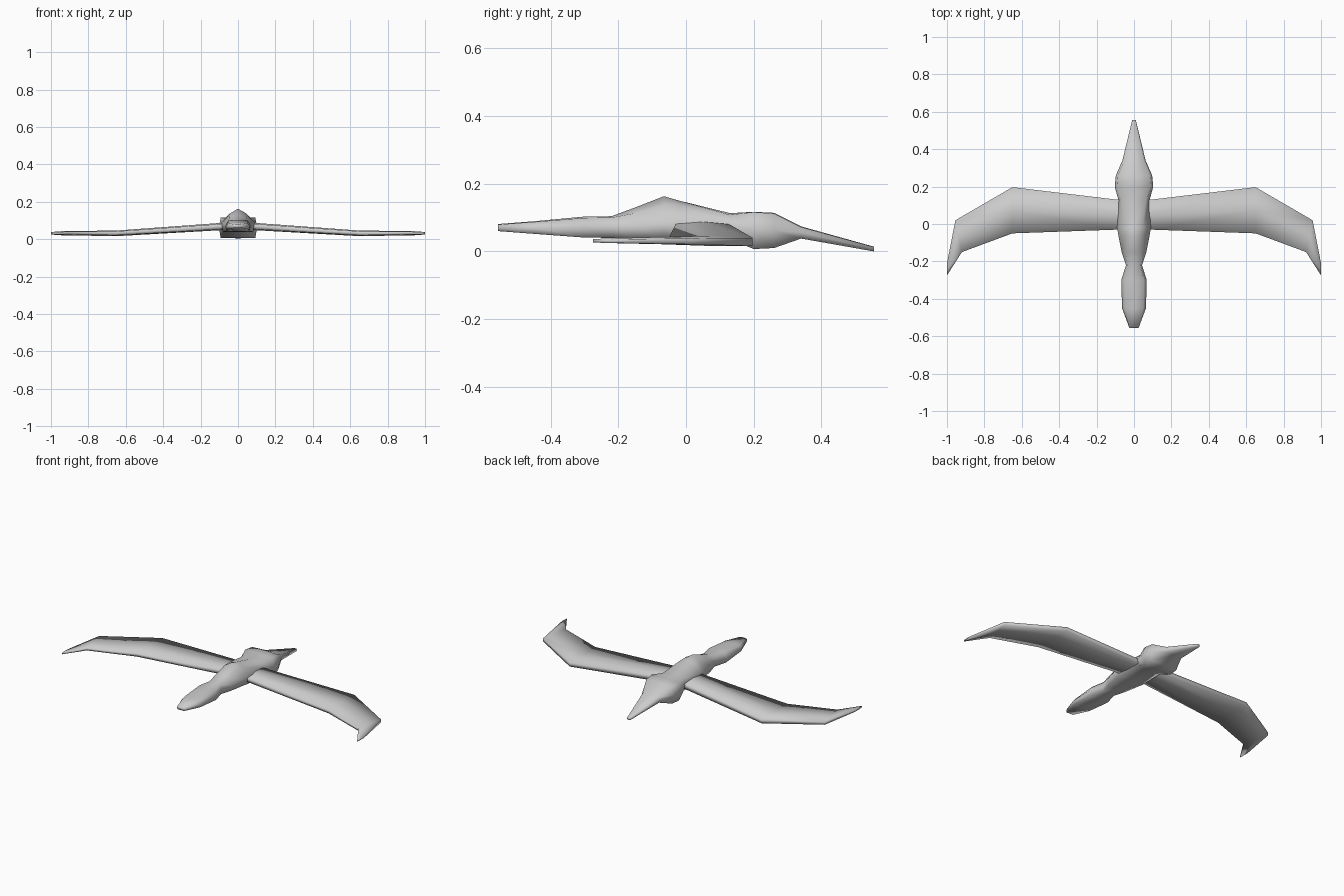
import bpy, bmesh, math


def loft(name, rings):
    """Skin a closed tube through matching rings of points and cap both ends."""
    bm = bmesh.new()
    loops = [[bm.verts.new(p) for p in ring] for ring in rings]
    n = len(rings[0])
    for a, b in zip(loops, loops[1:]):
        for i in range(n):
            j = (i + 1) % n
            bm.faces.new((a[i], a[j], b[j], b[i]))
    bm.faces.new(loops[0])
    bm.faces.new(loops[-1])
    bmesh.ops.recalc_face_normals(bm, faces=bm.faces)
    mesh = bpy.data.meshes.new(name)
    bm.to_mesh(mesh)
    bm.free()
    for p in mesh.polygons:
        p.use_smooth = True
    obj = bpy.data.objects.new(name, mesh)
    bpy.context.collection.objects.link(obj)
    return obj


def body_ring(y, hw, top_w, ridge, top, side, bottom):
    return [(0, y, ridge), (top_w, y, top), (hw, y, side), (hw * 0.9, y, bottom),
            (0, y, bottom), (-hw * 0.9, y, bottom), (-hw, y, side), (-top_w, y, top)]


# Body from head (-y) to tail (+y)
# y, half width, top half width, ridge z, shoulder z, side z, bottom z
body = [
    (-0.555, 0.025, 0.022, 0.081, 0.079, 0.070, 0.060),
    (-0.45, 0.064, 0.050, 0.089, 0.087, 0.070, 0.052),
    (-0.30, 0.068, 0.052, 0.103, 0.099, 0.072, 0.041),
    (-0.22, 0.043, 0.036, 0.104, 0.100, 0.072, 0.040),
    (-0.15, 0.066, 0.045, 0.130, 0.113, 0.075, 0.040),
    (-0.065, 0.083, 0.042, 0.163, 0.138, 0.085, 0.040),
    (-0.02, 0.090, 0.045, 0.150, 0.137, 0.088, 0.038),
    (0.13, 0.084, 0.065, 0.113, 0.108, 0.075, 0.036),
    (0.20, 0.103, 0.092, 0.117, 0.116, 0.065, 0.007),
    (0.26, 0.097, 0.086, 0.114, 0.112, 0.062, 0.010),
    (0.34, 0.062, 0.052, 0.074, 0.072, 0.056, 0.038),
    (0.555, 0.010, 0.009, 0.014, 0.013, 0.007, 0.0),
]
loft("body", [body_ring(*s) for s in body])

# Wings: front x, front y, rear x, rear y, bottom z, top z
wing = [
    (0.05, -0.03, 0.05, 0.13, 0.050, 0.090),
    (0.09, -0.03, 0.09, 0.13, 0.048, 0.087),
    (0.65, -0.05, 0.65, 0.197, 0.016, 0.046),
    (0.92, -0.15, 0.955, 0.02, 0.021, 0.043),
    (1.0, -0.275, 1.0, -0.21, 0.025, 0.038),
]


def wing_ring(fx, fy, rx, ry, bottom, top, side):
    mx, my = (fx + rx) / 2, (fy + ry) / 2
    t = top - bottom
    return [(side * x, y, z) for x, y, z in (
        (fx, fy, bottom + 0.15 * t), (fx, fy, top - 0.15 * t), (mx, my, top),
        (rx, ry, top - 0.2 * t), (rx, ry, bottom), (mx, my, bottom))]


for side, label in ((1, "right"), (-1, "left")):
    loft(label + "_wing", [wing_ring(*s, side) for s in wing])
